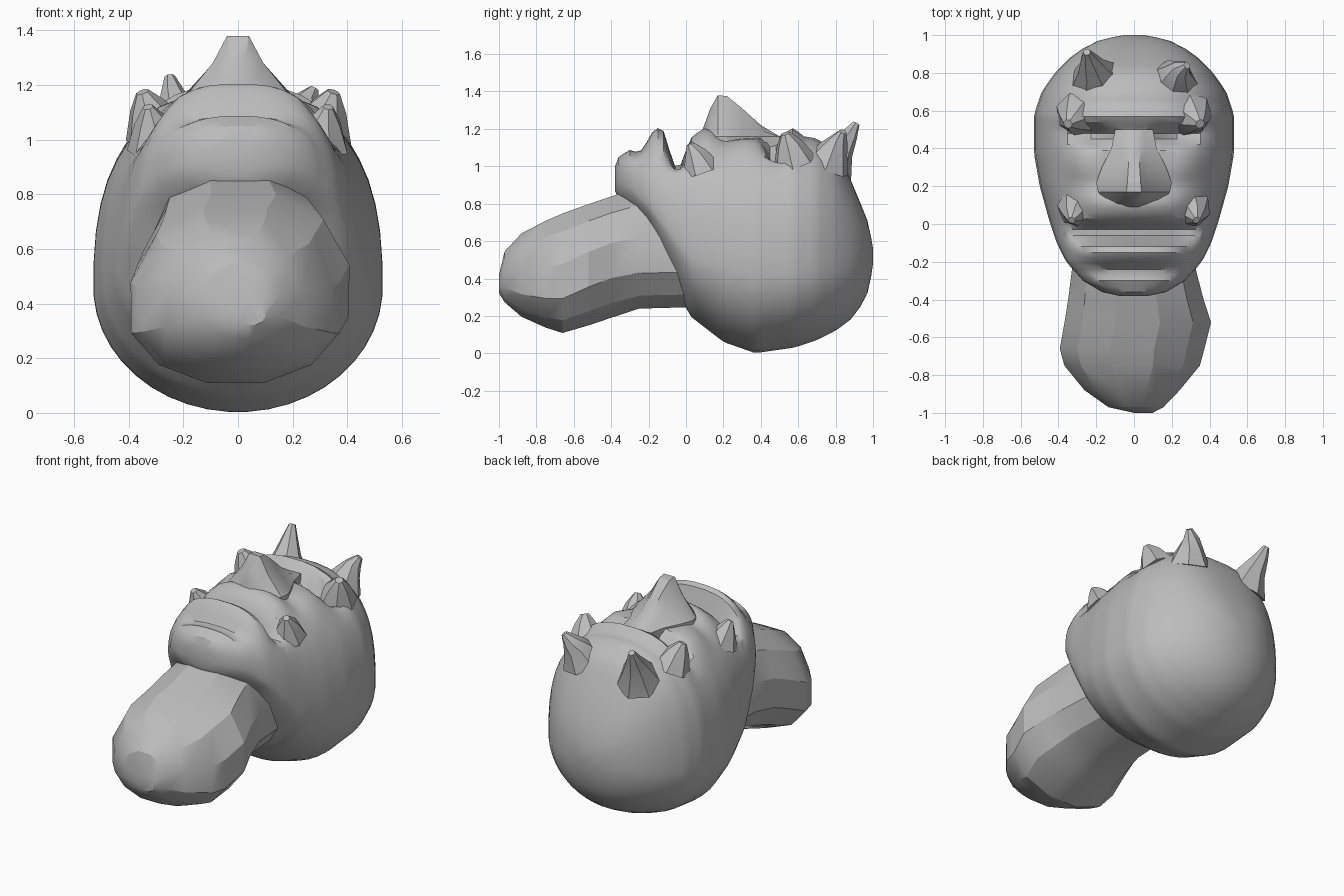
import bpy, bmesh, math
from mathutils import Vector

cube = bpy.data.objects.get("Cube")
if cube:
    bpy.data.objects.remove(cube, do_unlink=True)

# One plain clay colour
clay = bpy.data.materials.new("grey clay")
clay.use_nodes = True
clay.diffuse_color = (0.5, 0.5, 0.5, 1)
bsdf = clay.node_tree.nodes["Principled BSDF"]
bsdf.inputs["Base Color"].default_value = (0.5, 0.5, 0.5, 1)
bsdf.inputs["Roughness"].default_value = 0.8


def loft(name, rings, angle):
    """Skin a list of closed rings and cap both ends."""
    bm = bmesh.new()
    rows = [[bm.verts.new(p) for p in ring] for ring in rings]
    n = len(rows[0])
    for a, b in zip(rows, rows[1:]):
        for i in range(n):
            j = (i + 1) % n
            bm.faces.new((a[i], a[j], b[j], b[i]))
    bm.faces.new(rows[0])
    bm.faces.new(rows[-1])
    bmesh.ops.recalc_face_normals(bm, faces=bm.faces)
    mesh = bpy.data.meshes.new(name)
    bm.to_mesh(mesh)
    bm.free()
    mesh.materials.append(clay)
    obj = bpy.data.objects.new(name, mesh)
    bpy.context.collection.objects.link(obj)
    bpy.ops.object.select_all(action='DESELECT')
    obj.select_set(True)
    bpy.context.view_layer.objects.active = obj
    bpy.ops.object.shade_smooth_by_angle(angle=math.radians(angle))
    return obj


def spow(v, p):
    return math.copysign(abs(v) ** p, v)


def oval(y, cx, hw, zb, zm, zt, n, square=1.0):
    """Cross-section with its own lower and upper height."""
    pts = []
    for i in range(n):
        t = 2 * math.pi * (i + 0.5) / n
        c, s = math.cos(t), math.sin(t)
        if s > 0:
            pts.append(Vector((cx + hw * spow(c, square), y, zm + (zt - zm) * spow(s, square))))
        else:
            pts.append(Vector((cx + hw * c, y, zm + (zm - zb) * s)))
    return pts


def bump(v):
    return (1 - v * v) ** 2 if abs(v) < 1 else 0.0


def fade(v):
    return max(0.0, 1 - v ** 4)


def blend(table, y):
    for a, b in zip(table, table[1:]):
        if y <= b[0]:
            t = (y - a[0]) / (b[0] - a[0])
            return [p + (q - p) * t for p, q in zip(a, b)]
    return list(table[-1])


# Head stations: y, half width, bottom, widest height, top
HEAD = [
    (-0.38, 0.08, 0.87, 0.93, 1.00), (-0.36, 0.17, 0.82, 0.92, 1.05),
    (-0.30, 0.27, 0.76, 0.90, 1.09), (-0.20, 0.36, 0.67, 0.80, 1.13),
    (-0.10, 0.41, 0.45, 0.68, 1.14), (0.02, 0.45, 0.20, 0.55, 1.15),
    (0.20, 0.50, 0.06, 0.49, 1.16), (0.37, 0.53, 0.00, 0.46, 1.16),
    (0.58, 0.53, 0.03, 0.46, 1.17), (0.70, 0.49, 0.07, 0.47, 1.15),
    (0.80, 0.42, 0.12, 0.48, 1.08), (0.88, 0.34, 0.18, 0.49, 0.93),
    (0.93, 0.27, 0.245, 0.50, 0.81), (0.97, 0.19, 0.32, 0.51, 0.71),
    (0.99, 0.11, 0.41, 0.52, 0.62), (1.00, 0.05, 0.48, 0.52, 0.56)]


def face_relief(x, y):
    a = abs(x)
    d = -0.15 * bump((y + 0.045) / 0.075) * fade(a / 0.36)        # mouth
    d += 0.07 * bump((y + 0.15) / 0.08) * fade(a / 0.36)          # lower lip
    d -= 0.03 * bump((y + 0.25) / 0.06) * fade(a / 0.25)          # chin crease
    d += 0.05 * bump((y - 0.11) / 0.10) * fade(a / 0.32)          # upper lip
    eye_y = 0.47 + 0.12 * (a - 0.2)
    d -= 0.13 * bump((y - eye_y) / 0.075) * bump((a - 0.22) / 0.19)  # eye sockets
    d += 0.035 * bump((y - 0.57) / 0.06) * fade(a / 0.42)         # brow
    d += 0.03 * bump((y - 0.32) / 0.12) * bump((a - 0.28) / 0.14)  # cheeks
    return d


ys = [-0.38, -0.36] + [-0.33 + 0.03 * i for i in range(38)] + [0.81, 0.84, 0.88, 0.93, 0.97, 0.99, 1.0]
rings = []
for y in ys:
    _, hw, zb, zm, zt = blend(HEAD, y)
    ring = oval(y, 0, hw, zb, zm, zt, 44, 0.8)
    for p in ring:
        w = min(1.0, max(0.0, (p.z - zm) / (zt - zm) * 2 - 0.8))
        p.z += w * face_relief(p.x, y)
    rings.append(ring)
loft("head", rings, 32)

# Neck stations: y, centre x, half width, bottom, widest height, top
NECK = [
    (-1.00, 0.05, 0.05, 0.32, 0.36, 0.42), (-0.97, 0.01, 0.15, 0.27, 0.38, 0.55),
    (-0.88, -0.01, 0.26, 0.19, 0.36, 0.65), (-0.75, -0.01, 0.37, 0.13, 0.35, 0.72),
    (-0.66, -0.01, 0.395, 0.10, 0.36, 0.76), (-0.52, 0.02, 0.40, 0.14, 0.43, 0.81),
    (-0.40, 0.01, 0.37, 0.18, 0.48, 0.85), (-0.25, 0.00, 0.34, 0.23, 0.50, 0.90),
    (0.10, 0.00, 0.32, 0.24, 0.50, 0.90)]
loft("neck", [oval(*s, 12, 0.9) for s in NECK], 25)

# Nose: y, half width at the base, half width of the ridge, ridge height
NOSE = [
    (0.09, 0.10, 0.02, 1.20), (0.13, 0.16, 0.03, 1.31), (0.17, 0.19, 0.04, 1.38),
    (0.22, 0.20, 0.035, 1.375), (0.30, 0.17, 0.03, 1.31), (0.40, 0.12, 0.03, 1.22),
    (0.50, 0.10, 0.03, 1.16)]
rings = []
for y, w, r, z in NOSE:
    half = [(r, z), (r + 0.35 * (w - r), z - 0.45 * (z - 1.16)), (w, 1.16), (w, 1.05)]
    rings.append([(x, y, h) for x, h in half] + [(-x, y, h) for x, h in reversed(half)])
loft("nose", rings, 30)


def spike(name, path, radii, n=7):
    """Bent, tapering tuft along a short path."""
    rings = []
    for i, p in enumerate(path):
        a, b = Vector(path[max(i - 1, 0)]), Vector(path[min(i + 1, len(path) - 1)])
        q = (b - a).to_track_quat('Z', 'Y')
        rings.append([Vector(p) + q @ Vector((radii[i] * math.cos(k * math.tau / n),
                                              radii[i] * math.sin(k * math.tau / n), 0)) for k in range(n)])
    loft(name, rings, 25)


# Crown tufts
spike("right_tuft", [(-0.20, 0.76, 0.98), (-0.22, 0.82, 1.09), (-0.24, 0.875, 1.17), (-0.25, 0.91, 1.23)],
      [0.14, 0.08, 0.045, 0.02])
spike("left_tuft", [(0.21, 0.75, 1.00), (0.23, 0.79, 1.09), (0.25, 0.82, 1.14), (0.28, 0.84, 1.185)],
      [0.13, 0.08, 0.05, 0.02])

# Brow ends and mouth corners on both sides
for side, label in ((-1, "right"), (1, "left")):
    spike(label + "_brow_end", [(side * 0.30, 0.58, 1.02), (side * 0.33, 0.55, 1.12), (side * 0.35, 0.53, 1.175)],
          [0.12, 0.07, 0.025])
    spike(label + "_mouth_corner", [(side * 0.30, 0.08, 0.98), (side * 0.32, 0.05, 1.07), (side * 0.33, 0.02, 1.12)],
          [0.11, 0.06, 0.02])
